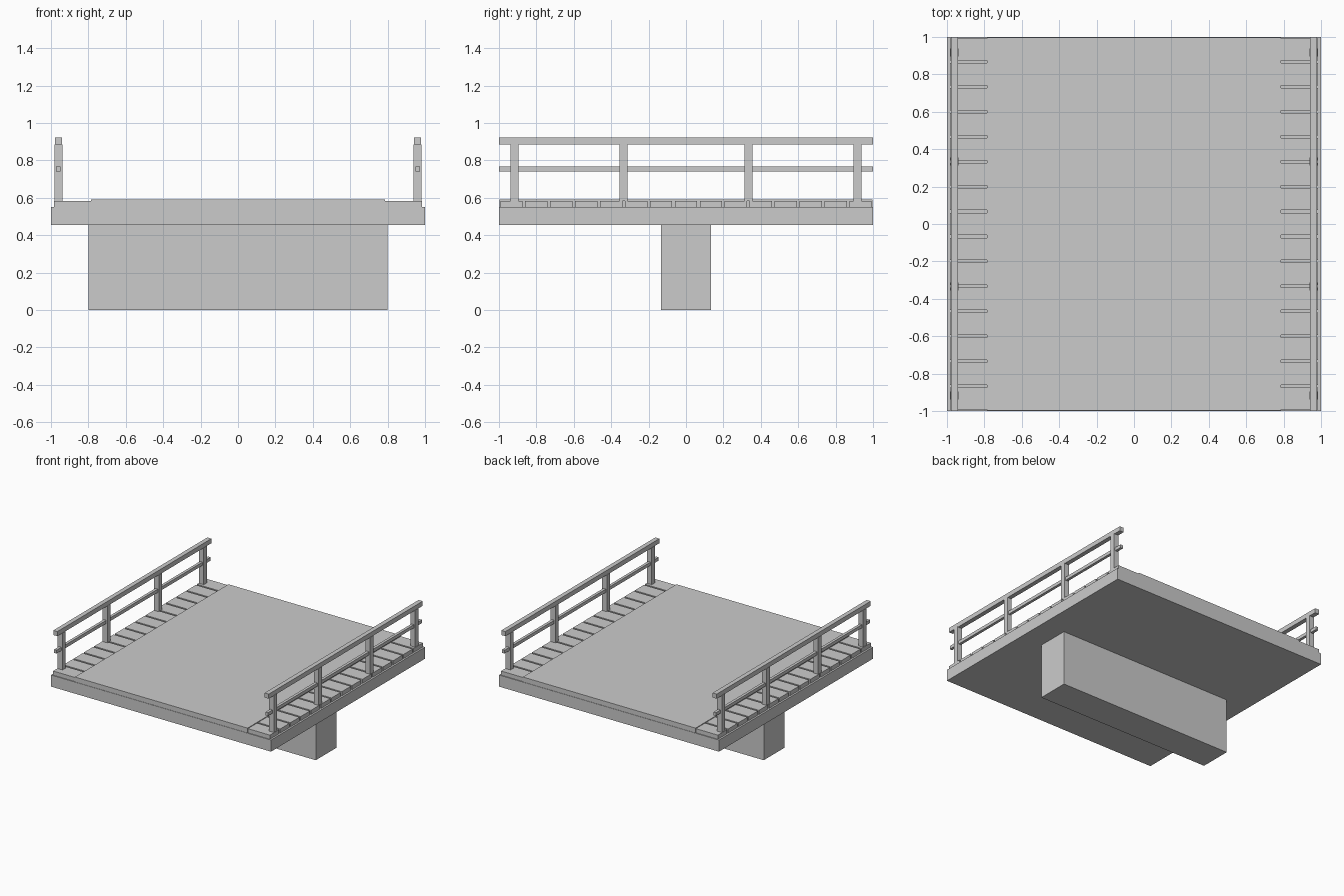
import bpy

if "Cube" in bpy.data.objects:
    bpy.data.objects.remove(bpy.data.objects["Cube"])


def box(name, x, y, z):
    """Axis-aligned box from (min, max) ranges."""
    bpy.ops.mesh.primitive_cube_add(
        size=1, location=[(a + b) / 2 for a, b in (x, y, z)])
    ob = bpy.context.object
    ob.name = name
    ob.scale = [b - a for a, b in (x, y, z)]
    bpy.ops.object.transform_apply(location=False, rotation=False, scale=True)
    return ob


# Support pier and deck slab
box("pier", (-0.8, 0.8), (-0.133, 0.133), (0, 0.455))
box("deck_slab", (-1, 1), (-1, 1), (0.455, 0.55))

# Road surface between the walkways
box("road_surface", (-0.785, 0.785), (-0.997, 0.997), (0.55, 0.59))

# Walkway planks and railings on both sides
PITCH = 2 / 15
for side, s in (("left", -1), ("right", 1)):
    def side_box(name, x0, x1, y, z):
        return box(f"{side}_{name}", sorted((s * x0, s * x1)), y, z)

    for i in range(15):
        y = (i - 7) * PITCH
        side_box(f"plank_{i + 1}", 0.785, 0.985, (y - 0.0595, y + 0.0595), (0.55, 0.584))

    for i, y in enumerate((-0.917, -0.335, 0.335, 0.917)):
        side_box(f"post_{i + 1}", 0.939, 0.982, (y - 0.021, y + 0.021), (0.584, 0.886))

    side_box("top_rail", 0.942, 0.979, (-1, 1), (0.884, 0.922))
    side_box("middle_rail", 0.949, 0.972, (-1, 1), (0.74, 0.767))
